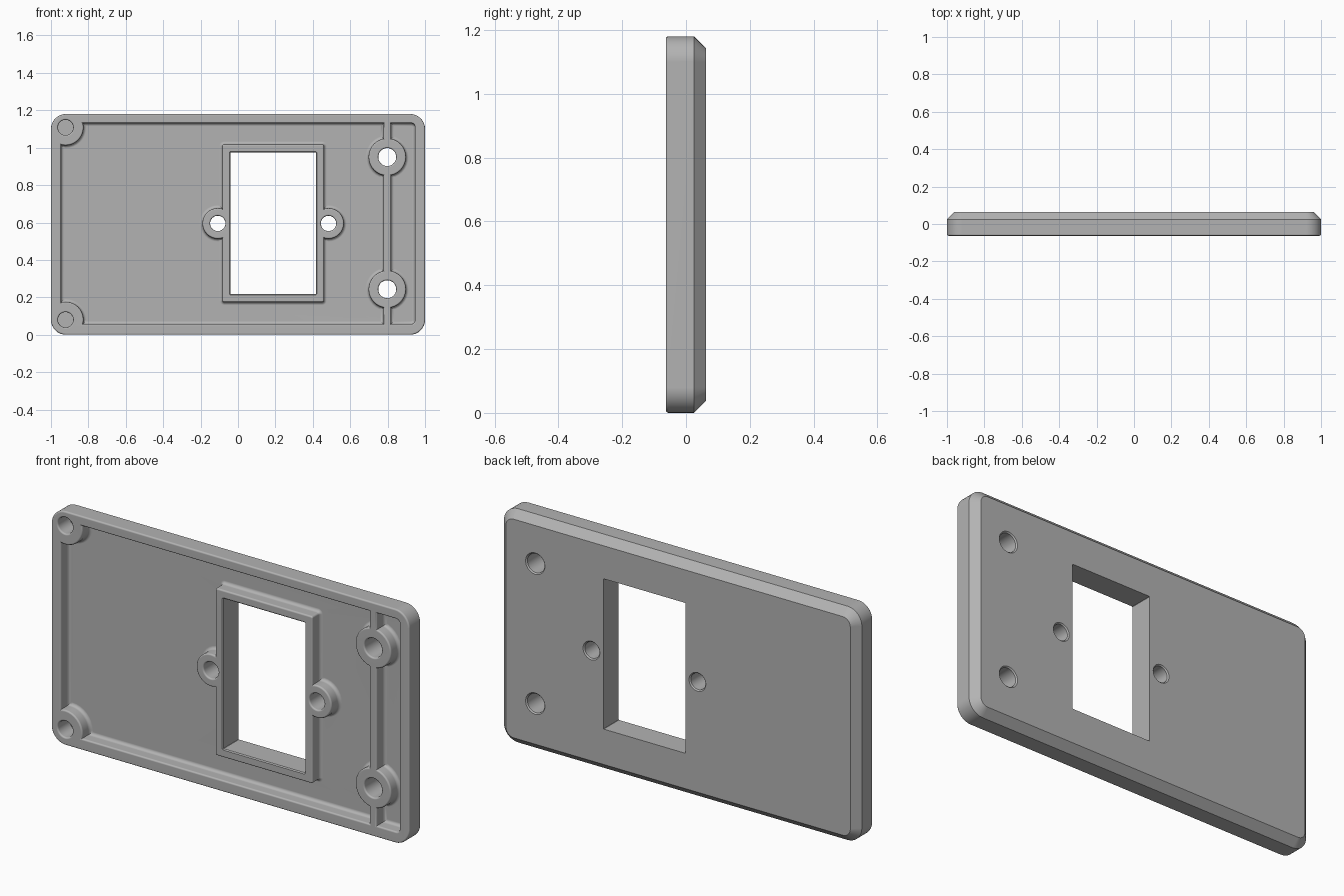
import bpy, bmesh, math

if "Cube" in bpy.data.objects:
    bpy.data.objects.remove(bpy.data.objects["Cube"], do_unlink=True)

HALF = 0.063      # half thickness of the plate
FLOOR = 0.0       # depth of the pocket floor
EDGE = 0.008      # rounding of front edges
FILLET = 0.016    # fillet where walls meet the floor
HEIGHT = 1.18
MID = HEIGHT / 2

grey = bpy.data.materials.new("plain grey")
grey.use_nodes = True
grey.diffuse_color = (0.45, 0.45, 0.45, 1)
grey.node_tree.nodes["Principled BSDF"].inputs["Base Color"].default_value = grey.diffuse_color


def prism(name, x, z, w, h, r, profile, steps=8):
    """Rounded rectangle lofted along y; profile is a list of (y, outward offset)."""
    bm = bmesh.new()
    rings = []
    for y, off in profile:
        rad = max(r + off, 0.001)
        ring = []
        for k, (sx, sz) in enumerate([(1, 1), (-1, 1), (-1, -1), (1, -1)]):
            cx = x + sx * (w / 2 + off - rad)
            cz = z + sz * (h / 2 + off - rad)
            full_round = w / 2 - r < 1e-6
            for i in range(steps if full_round else steps + 1):
                a = (k + i / steps) * math.pi / 2
                ring.append(bm.verts.new((cx + rad * math.cos(a), y, cz + rad * math.sin(a))))
        rings.append(ring)
    n = len(rings[0])
    for a, b in zip(rings, rings[1:]):
        for i in range(n):
            j = (i + 1) % n
            bm.faces.new((a[i], a[j], b[j], b[i]))
    bm.faces.new(rings[0])
    bm.faces.new(rings[-1])
    bmesh.ops.recalc_face_normals(bm, faces=bm.faces)
    mesh = bpy.data.meshes.new(name)
    bm.to_mesh(mesh)
    bm.free()
    mesh.materials.append(grey)
    ob = bpy.data.objects.new(name, mesh)
    bpy.context.collection.objects.link(ob)
    return ob


def disc(name, x, z, r, profile):
    return prism(name, x, z, 2 * r, 2 * r, r, profile)


def cut(target, cutter):
    mod = target.modifiers.new("cut", 'BOOLEAN')
    mod.operation = 'DIFFERENCE'
    mod.solver = 'EXACT'
    mod.object = cutter
    bpy.context.view_layer.objects.active = target
    bpy.ops.object.modifier_apply(modifier=mod.name)
    bpy.data.objects.remove(cutter, do_unlink=True)


# Shared edge profiles
angles = [i * math.pi / 8 for i in range(5)]
front_round = [(-HALF + EDGE * (1 - math.cos(t)), EDGE * (1 - math.sin(t))) for t in angles]
floor_round = [(FLOOR - FILLET * (1 - math.sin(t)), -FILLET * (1 - math.cos(t))) for t in angles]
pocket_profile = [(-0.1, EDGE)] + front_round + floor_round
rib_profile = [(-0.15, -EDGE)] + [(y, -o) for y, o in front_round + floor_round] + [(0.03, FILLET)]
hole_profile = [(-0.2, EDGE)] + front_round + [(HALF - 0.006, 0), (HALF, 0.006), (0.2, 0.006)]
blind_profile = [(-0.2, EDGE)] + front_round + [(0.03, 0)]
window_profile = [(-0.2, 0.005), (-HALF, 0.005), (-HALF + 0.005, 0), (0.2, 0)]
body_profile = [(y, -o) for y, o in front_round] + [(0.025, 0), (HALF, -0.038)]

# Positions of the repeated features
WIN_X = 0.188
ears = [(WIN_X - 0.296, 0.595), (WIN_X + 0.296, 0.595)]
posts = [(0.798, 0.243), (0.798, 0.95)]
corners = [(-0.922, 0.08), (-0.922, HEIGHT - 0.072)]

# Plate with rounded corners and chamfered back
plate = prism("cover_plate", 0, MID, 2, HEIGHT, 0.08, body_profile)

# Pocket, leaving the divider, window frame and bosses standing
pocket = prism("pocket", 0, 0.594, 1.892, 1.074, 0.02, pocket_profile)
cut(pocket, prism("divider", 0.798, MID, 0.04, 1.4, 0.01, rib_profile))
cut(pocket, prism("window_frame", WIN_X, 0.596, 0.543, 0.844, 0.01, rib_profile))
for places, radius in ((ears, 0.082), (posts, 0.1), (corners, 0.096)):
    for x, z in places:
        cut(pocket, disc("boss", x, z, radius, rib_profile))
cut(plate, pocket)

# Window opening and screw holes
cut(plate, prism("window", WIN_X, 0.596, 0.457, 0.759, 0.001, window_profile, 1))
for places, radius, profile in ((ears, 0.041, hole_profile), (posts, 0.048, hole_profile),
                                (corners, 0.041, blind_profile)):
    for x, z in places:
        cut(plate, disc("hole", x, z, radius, profile))

# Smooth rounded parts, keep crisp edges
bpy.ops.object.select_all(action='DESELECT')
plate.select_set(True)
bpy.context.view_layer.objects.active = plate
bpy.ops.object.shade_smooth_by_angle(angle=math.radians(35))
weighted = plate.modifiers.new("even_shading", 'WEIGHTED_NORMAL')
weighted.keep_sharp = True
